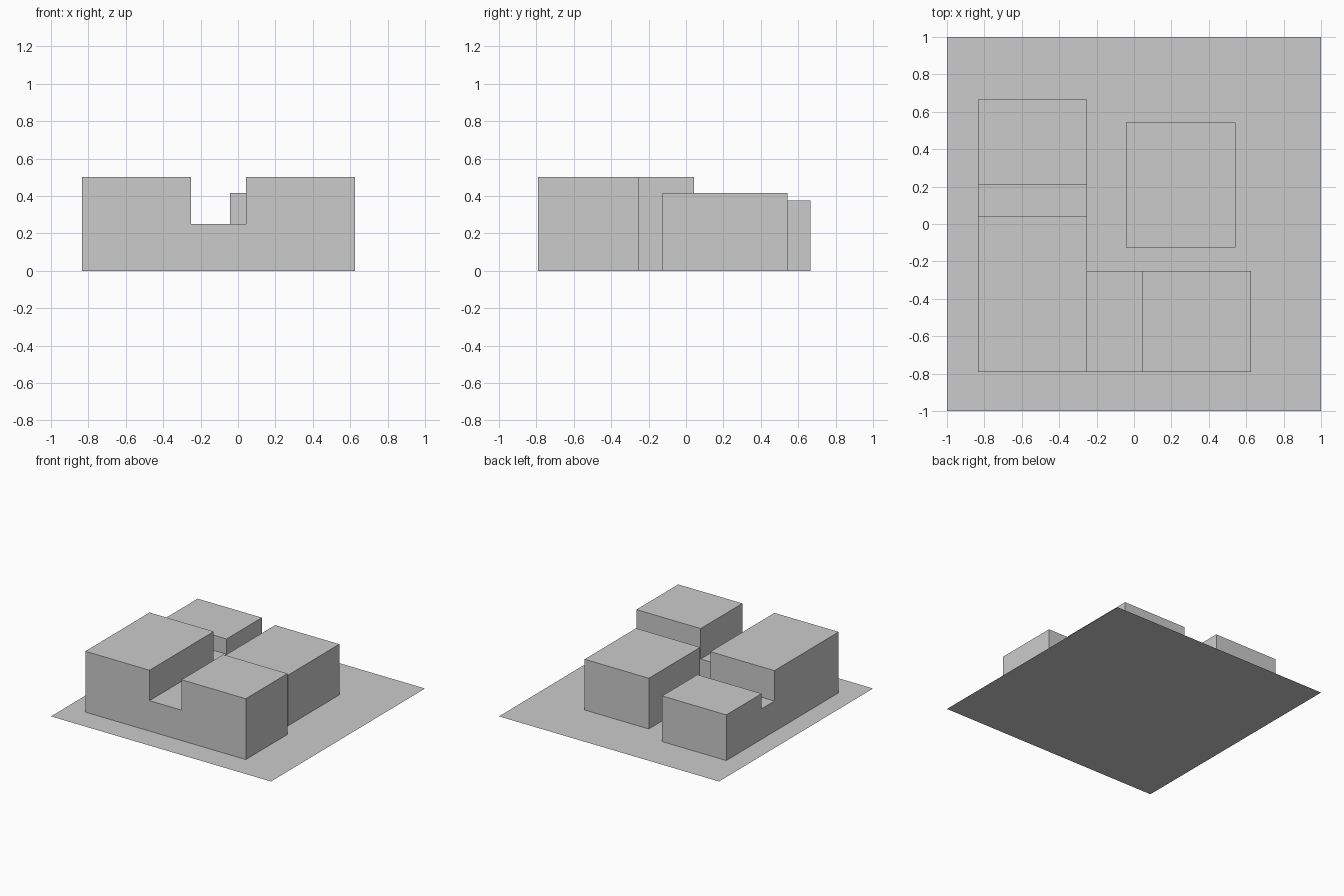
import bpy
import bmesh
from mathutils import Vector

if "Cube" in bpy.data.objects:
    bpy.data.objects.remove(bpy.data.objects["Cube"])

U = 1 / 24  # the whole layout sits on a grid of 24 units per metre


def extrude(name, points, offset):
    """Solid made by extruding a planar outline (grid units) along an offset."""
    bm = bmesh.new()
    face = bm.faces.new([bm.verts.new(Vector(p) * U) for p in points])
    if any(offset):
        ext = bmesh.ops.extrude_face_region(bm, geom=[face], use_keep_orig=True)
        verts = [g for g in ext["geom"] if isinstance(g, bmesh.types.BMVert)]
        bmesh.ops.translate(bm, verts=verts, vec=Vector(offset) * U)
        bmesh.ops.recalc_face_normals(bm, faces=bm.faces)
    mesh = bpy.data.meshes.new(name)
    bm.to_mesh(mesh)
    bm.free()
    obj = bpy.data.objects.new(name, mesh)
    bpy.context.collection.objects.link(obj)
    return obj


def notched(start, notch_a, notch_b, end, h_a, h_b, h_notch=6):
    """Side outline of two blocks joined by a low link: (distance, height)."""
    return [(start, 0), (end, 0), (end, h_b), (notch_b, h_b),
            (notch_b, h_notch), (notch_a, h_notch), (notch_a, h_a), (start, h_a)]


# flat site plate
extrude("ground_plate", [(-24, -24, 0), (24, -24, 0), (24, 24, 0), (-24, 24, 0)], (0, 0, 0))

# L-shaped building: front wing plus left wing, sharing the corner block
front = extrude("l_shaped_building",
                [(x, -19, z) for x, z in notched(-20, -6, 1, 15, 12, 12)], (0, 13, 0))
left = extrude("left_wing_helper",
               [(-20, y, z) for y, z in notched(-19, 1, 5, 16, 12, 9)], (14, 0, 0))
union = front.modifiers.new("join_wings", 'BOOLEAN')
union.operation = 'UNION'
union.solver = 'EXACT'
union.object = left
bpy.context.view_layer.objects.active = front
bpy.ops.object.modifier_apply(modifier=union.name)
bpy.data.objects.remove(left)

# free-standing block
extrude("detached_block", [(-1, -3, 0), (13, -3, 0), (13, 13, 0), (-1, 13, 0)], (0, 0, 10))
